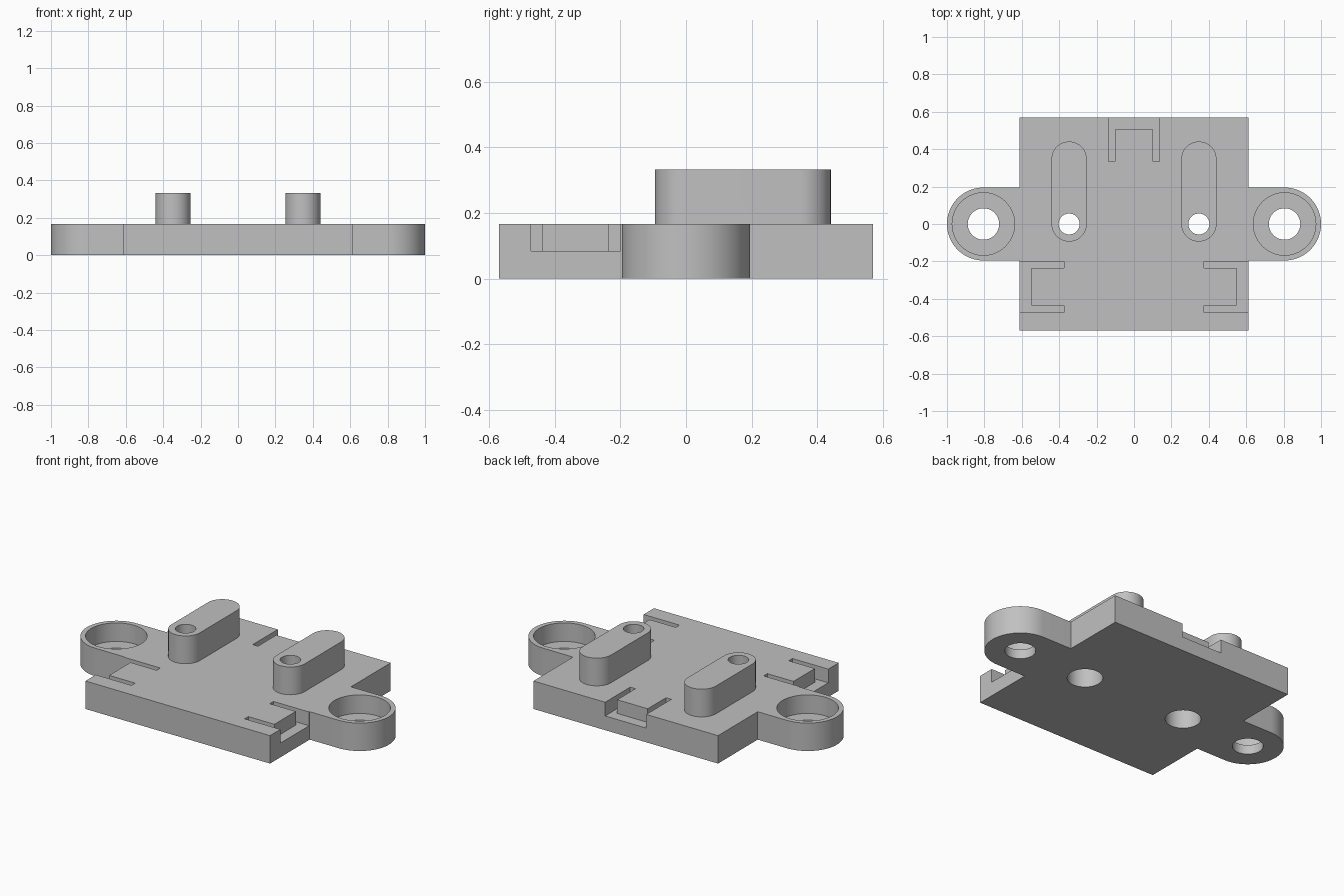
import bpy, bmesh
from math import cos, sin, pi, radians
from mathutils import Matrix

cube = bpy.data.objects.get("Cube")
if cube:
    bpy.data.objects.remove(cube, do_unlink=True)

# Main sizes
HALF_X, HALF_Y, THICK, TOP = 0.611, 0.57, 0.167, 0.333
EAR_X, EAR_R = 0.805, 0.195
POST_X, POST_R, POST_LEN = 0.347, 0.094, 0.347

grey = bpy.data.materials.new("plain_grey")
grey.use_nodes = True
colour = (0.53, 0.53, 0.53, 1)
grey.diffuse_color = colour
grey.node_tree.nodes["Principled BSDF"].inputs["Base Color"].default_value = colour


def arc(cx, cy, r, start, end, n=36):
    angles = [radians(start + (end - start) * i / n) for i in range(n + 1)]
    return [(cx + r * cos(a), cy + r * sin(a)) for a in angles]


def prism(name, outline, z0, z1, matrix=Matrix()):
    """Extrude a flat outline from z0 up to z1."""
    bm = bmesh.new()
    face = bm.faces.new([bm.verts.new((x, y, z0)) for x, y in outline])
    side = bmesh.ops.extrude_face_region(bm, geom=[face])["geom"]
    verts = [v for v in side if isinstance(v, bmesh.types.BMVert)]
    bmesh.ops.translate(bm, verts=verts, vec=(0, 0, z1 - z0))
    bmesh.ops.recalc_face_normals(bm, faces=bm.faces)
    bm.transform(matrix)
    mesh = bpy.data.meshes.new(name)
    bm.to_mesh(mesh)
    bm.free()
    mesh.materials.append(grey)
    obj = bpy.data.objects.new(name, mesh)
    bpy.context.collection.objects.link(obj)
    return obj


def cylinder(name, x, y, r, z0, z1):
    return prism(name, arc(x, y, r, 0, 360, 64)[:-1], z0, z1)


def combine(target, tool, operation):
    """Apply a boolean and remove the tool."""
    tool.hide_render = True
    mod = target.modifiers.new("combine", 'BOOLEAN')
    mod.operation, mod.solver, mod.object = operation, 'EXACT', tool
    bpy.context.view_layer.objects.active = target
    bpy.ops.object.modifier_apply(modifier=mod.name)
    bpy.data.objects.remove(tool, do_unlink=True)


# Plate with a rounded ear on each side
right_half = ([(HALF_X, -HALF_Y), (HALF_X, -EAR_R)]
              + arc(EAR_X, 0, EAR_R, -90, 90)
              + [(HALF_X, EAR_R), (HALF_X, HALF_Y)])
plate = prism("mounting_plate", right_half + [(-x, -y) for x, y in right_half], 0, THICK)

# Raised long posts with rounded ends
for s in (-1, 1):
    outline = (arc(s * POST_X, 0, POST_R, 180, 360)
               + arc(s * POST_X, POST_LEN, POST_R, 0, 180))
    combine(plate, prism("post", outline, 0.08, TOP), 'UNION')

# Screw holes: ears recessed from above, posts recessed from below
for s in (-1, 1):
    for x, r, z0, z1 in ((EAR_X, 0.167, 0.056, 0.5), (EAR_X, 0.084, -0.1, 0.1),
                         (POST_X, 0.097, -0.1, 0.139), (POST_X, 0.056, 0.1, 0.5)):
        combine(plate, cylinder("hole_cutter", s * x, 0, r, z0, z1), 'DIFFERENCE')

# U-shaped clip grooves, open at the back and side edges
half_u = [(0.136, -0.05), (0.136, 0.237), (0.101, 0.237), (0.101, 0.064)]
groove = half_u + [(-u, v) for u, v in reversed(half_u)]
for x, y, turn in ((0, HALF_Y, pi), (HALF_X, -0.336, pi / 2), (-HALF_X, -0.336, -pi / 2)):
    place = Matrix.Translation((x, y, 0)) @ Matrix.Rotation(turn, 4, 'Z')
    combine(plate, prism("groove_cutter", groove, 0.085, 0.25, place), 'DIFFERENCE')

# Smooth the round walls, keep the edges sharp
bpy.ops.object.select_all(action='DESELECT')
plate.select_set(True)
bpy.context.view_layer.objects.active = plate
bpy.ops.object.shade_smooth_by_angle(angle=radians(30))
